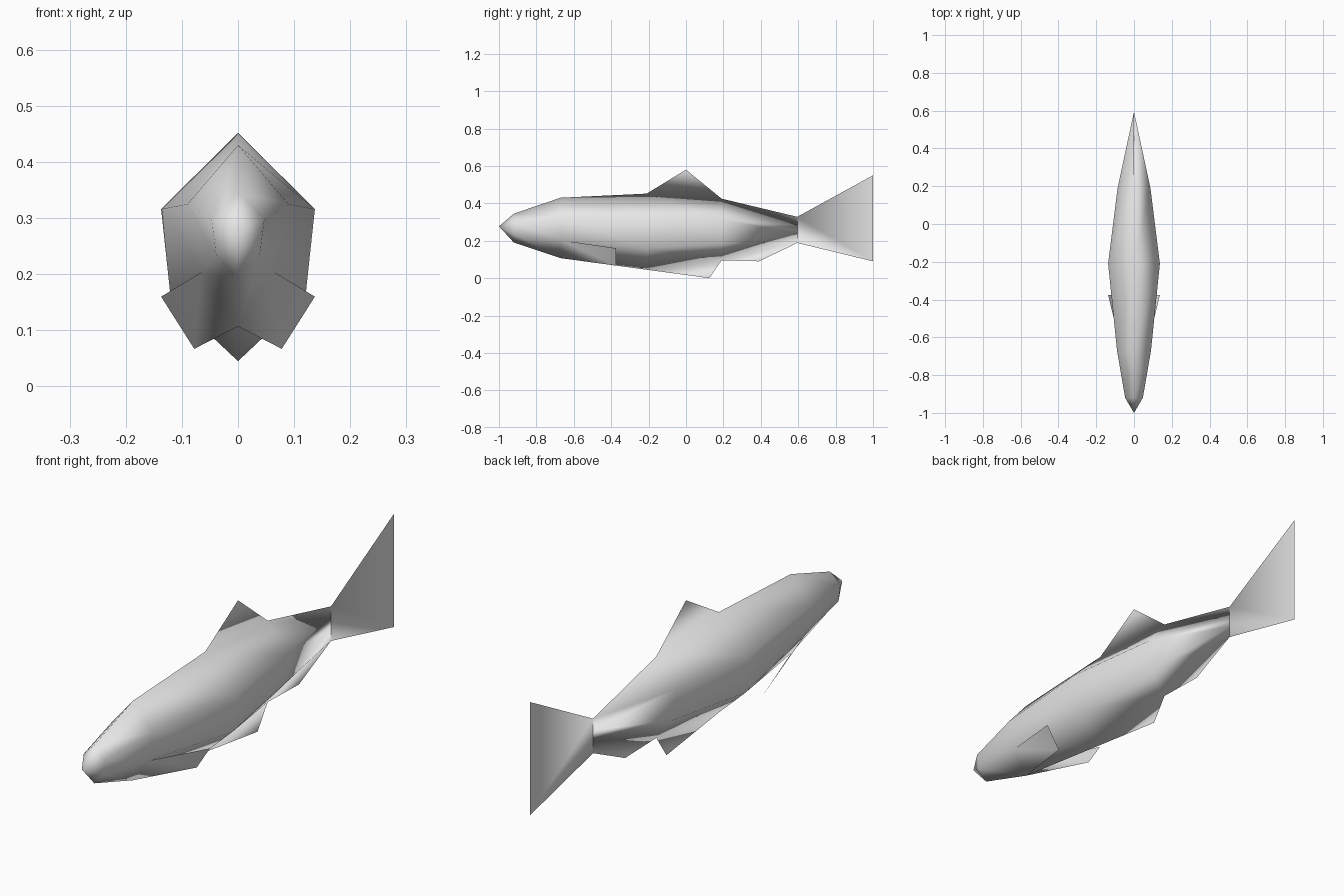
import bpy
import bmesh

cube = bpy.data.objects.get("Cube")
if cube:
    bpy.data.objects.remove(cube, do_unlink=True)

# One plain grey for the whole fish
grey = bpy.data.materials.new("pale grey")
grey.use_nodes = True
colour = (0.8, 0.8, 0.8, 1)
grey.diffuse_color = colour
grey.node_tree.nodes["Principled BSDF"].inputs["Base Color"].default_value = colour

bm = bmesh.new()


def point(x, y, z):
    return bm.verts.new((x, y, z))


def ring(y, top, upper, lower, bottom):
    """Six-sided body section: back ridge, two flanks, belly keel."""
    (ux, uz), (lx, lz) = upper, lower
    return [point(0, y, top), point(ux, y, uz), point(lx, y, lz),
            point(0, y, bottom), point(-lx, y, lz), point(-ux, y, uz)]


def fin(*corners):
    return bm.faces.new(corners)


# Body sections from snout to tail root
head = ring(-0.92, 0.345, (0.047, 0.297), (0.039, 0.235), 0.19)
gill = ring(-0.67, 0.43, (0.09, 0.325), (0.066, 0.203), 0.107)
belly = ring(-0.21, 0.452, (0.137, 0.316), (0.12, 0.158), 0.045)
rump = ring(0.19, 0.425, (0.087, 0.315), (0.072, 0.185), 0.095)
root = ring(0.595, 0.328, (0, 0.282), (0, 0.236), 0.188)
sections = [head, gill, belly, rump, root]

# Body skin, with a pointed snout
snout = point(0, -1, 0.277)
for i in range(6):
    j = (i + 1) % 6
    bm.faces.new((snout, head[j], head[i]))
    for a, b in zip(sections, sections[1:]):
        bm.faces.new((a[i], a[j], b[j], b[i]))
bmesh.ops.recalc_face_normals(bm, faces=bm.faces[:])

# Fins along the middle, welded to the ridge and the keel
middle_fins = [
    fin(belly[0], point(0, 0, 0.58), rump[0]),                            # dorsal
    fin(belly[3], rump[3], point(0, 0.125, 0)),                           # pelvic
    fin(rump[3], root[3], point(0, 0.39, 0.09)),                          # anal
    fin(root[0], point(0, 1, 0.55), point(0, 1, 0.09), root[3]),          # tail
]
for face in middle_fins:
    face.normal_update()
    if face.normal.x > 0:
        face.normal_flip()

# Paired pectoral fins behind the gills
for side, low in ((1, gill[2]), (-1, gill[4])):
    outer = point(side * 0.137, -0.375, 0.16)
    inner = point(side * 0.078, -0.375, 0.067)
    face = fin(low, outer, inner, gill[3])
    face.normal_update()
    if face.normal.x * side < 0:
        face.normal_flip()

# The flanks meet in a thin edge at the tail root
bmesh.ops.remove_doubles(bm, verts=root, dist=0.0001)

for face in bm.faces:
    face.smooth = True
mesh = bpy.data.meshes.new("fish")
bm.to_mesh(mesh)
bm.free()
mesh.materials.append(grey)
bpy.context.collection.objects.link(bpy.data.objects.new("fish_with_fins", mesh))
